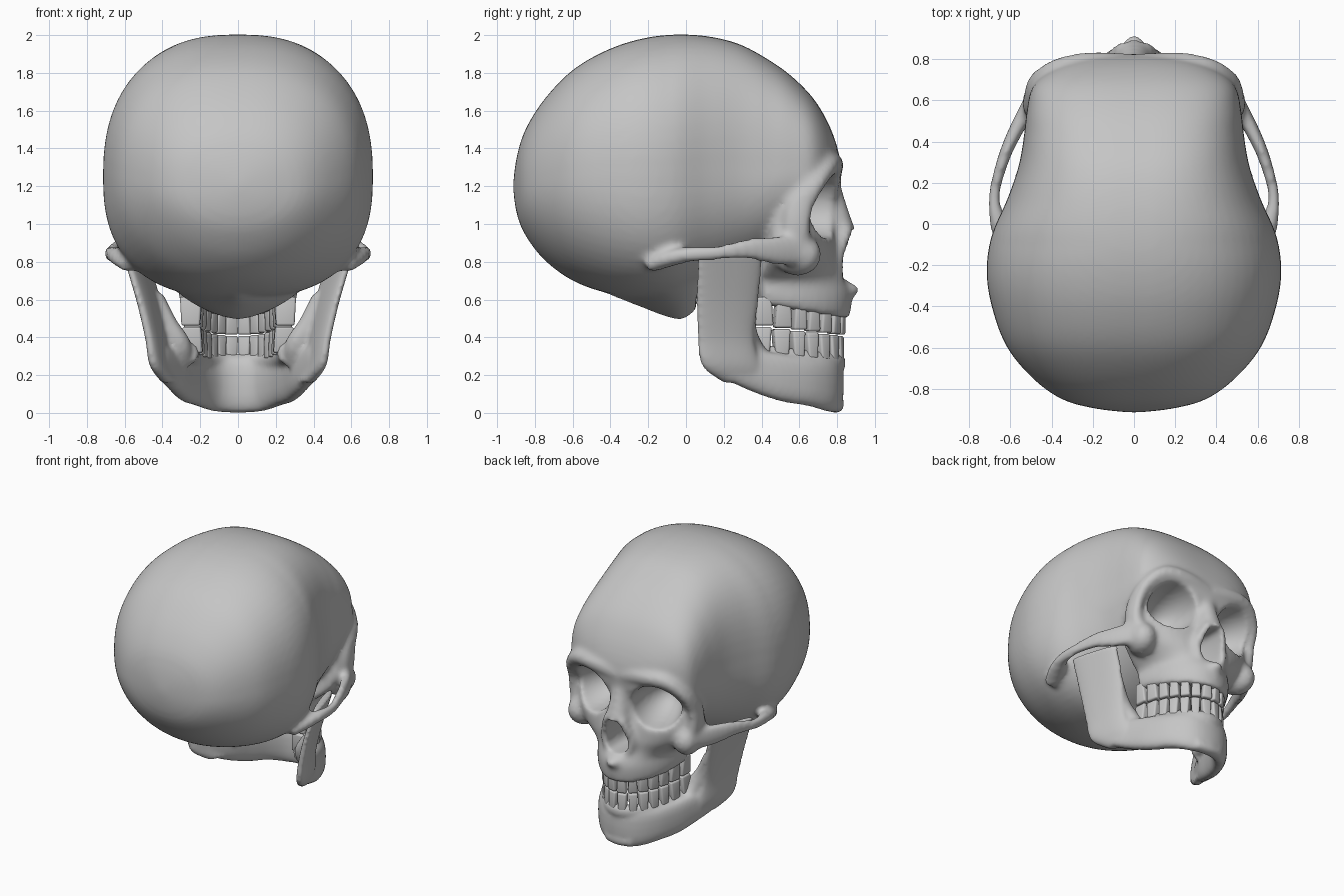
import bpy, bmesh, math
from mathutils import Vector, Matrix

if "Cube" in bpy.data.objects:
    bpy.data.objects.remove(bpy.data.objects["Cube"])

bone = bpy.data.materials.new("bone_grey")
bone.diffuse_color = (0.56, 0.56, 0.56, 1)
bone.use_nodes = True
bone.node_tree.nodes["Principled BSDF"].inputs["Base Color"].default_value = bone.diffuse_color


def spline(rows, n=5):
    p = [rows[0]] + list(rows) + [rows[-1]]
    out = []
    for i in range(1, len(p) - 2):
        for k in range(n):
            t = k / n
            out.append([.5 * (2*b + (c-a)*t + (2*a-5*b+4*c-d)*t*t + (3*b-a-3*c+d)*t**3)
                        for a, b, c, d in zip(*p[i-1:i+3])])
    out.append(list(rows[-1]))
    return out


def power(v, n):
    return math.copysign(abs(v) ** (2 / n), v)


def circle(n=40):
    return [(math.cos(2*math.pi*i/n), math.sin(2*math.pi*i/n)) for i in range(n)]


def loft(bm, rings, mirror=False):
    for s in ((1, -1) if mirror else (1,)):
        vs = [[bm.verts.new((s*p[0], p[1], p[2])) for p in r] for r in rings]
        n = len(vs[0])
        for a, b in zip(vs, vs[1:]):
            for i in range(n):
                bm.faces.new((a[i], a[(i+1) % n], b[(i+1) % n], b[i]))
        bm.faces.new(vs[0])
        bm.faces.new(vs[-1])


def ring_z(z, w, front, mid, back, k=0, n=2.3):
    # horizontal section with separate front and back depth
    out = []
    for c, s in circle():
        y = mid + (front - mid if s > 0 else mid - back) * power(s, n)
        out.append((w * power(c, n), y, z + k * (.85 - y)))
    return out


def ring_y(y, w, top, bot, mid, nl):
    # upright section with separate upper and lower roundness; squarer towards the forehead
    nu = 2.4 + .5 * min(1, max(0, (y + .1) / .5))
    return [(w*power(c, nu if s > 0 else nl), y,
             mid + ((top-mid)*power(s, nu) if s > 0 else (mid-bot)*power(s, nl)))
            for c, s in circle(64)]


def tube(bm, rows, ref=(0, 0, 1), mirror=True, n=2.2):
    # rows: x, y, z, half width, half height
    rows = spline(rows)
    rings = []
    for i, r in enumerate(rows):
        t = Vector(rows[min(i+1, len(rows)-1)][:3]) - Vector(rows[max(i-1, 0)][:3])
        side = t.cross(Vector(ref)).normalized()
        up = side.cross(t).normalized()
        rings.append([Vector(r[:3]) + side*r[3]*power(c, n) + up*r[4]*power(s, n)
                      for c, s in circle(20)])
    loft(bm, rings, mirror)


def ellipsoid(bm, loc, rad, turn=0):
    m = Matrix.Translation(loc) @ Matrix.Rotation(turn, 4, 'Z') @ Matrix.Diagonal((*rad, 1))
    bmesh.ops.create_uvsphere(bm, u_segments=32, v_segments=20, radius=1, matrix=m)


def make(name, bm):
    bmesh.ops.recalc_face_normals(bm, faces=bm.faces[:])
    me = bpy.data.meshes.new(name)
    bm.to_mesh(me)
    bm.free()
    ob = bpy.data.objects.new(name, me)
    bpy.context.collection.objects.link(ob)
    return ob


def fuse(ob, voxel, cutter=None, smooth=8):
    # merge the overlapping solids, cut the cavities, soften
    def remesh():
        m = ob.modifiers.new("fuse", 'REMESH')
        m.mode = 'VOXEL'
        m.voxel_size = voxel
        m.use_smooth_shade = True
    remesh()
    if cutter:
        b = ob.modifiers.new("cavities", 'BOOLEAN')
        b.operation = 'DIFFERENCE'
        b.object = cutter
        remesh()
    s = ob.modifiers.new("soften", 'SMOOTH')
    s.factor = .5
    s.iterations = smooth
    apply(ob)


def apply(ob):
    bpy.context.view_layer.update()
    dg = bpy.context.evaluated_depsgraph_get()
    me = bpy.data.meshes.new_from_object(ob.evaluated_get(dg))
    ob.modifiers.clear()
    ob.data = me
    me.materials.clear()
    me.materials.append(bone)
    me.shade_smooth()


# Braincase: y, half width, top, bottom, widest height, lower roundness
bm = bmesh.new()
case = [(-.914, .03, 1.23, 1.17, 1.2, 2), (-.895, .19, 1.36, 1.05, 1.2, 2),
        (-.85, .35, 1.50, .94, 1.2, 2), (-.75, .49, 1.66, .81, 1.22, 2),
        (-.6, .615, 1.815, .70, 1.24, 2.1), (-.42, .685, 1.92, .635, 1.25, 2.3),
        (-.24, .715, 1.98, .61, 1.25, 2.5), (-.06, .692, 2.003, .61, 1.25, 2.5),
        (.12, .615, 1.993, .66, 1.25, 2.3), (.28, .56, 1.953, .72, 1.25, 2.2),
        (.42, .535, 1.88, .78, 1.25, 2.1), (.55, .52, 1.79, .84, 1.27, 2),
        (.67, .49, 1.67, .95, 1.27, 2), (.75, .39, 1.54, 1.05, 1.27, 2),
        (.80, .24, 1.41, 1.15, 1.27, 2), (.822, .03, 1.30, 1.24, 1.27, 2)]
loft(bm, [ring_y(*r) for r in spline(case)])

# Skull base wedge
loft(bm, [ring_y(*r) for r in spline([(-.4, .1, .9, .62, .78, 1.5), (-.25, .3, .9, .565, .75, 1.5),
                                     (-.12, .38, .9, .515, .73, 1.5), (-.02, .38, .9, .495, .73, 1.5),
                                     (.055, .36, .9, .55, .73, 1.5)])])

# Upper jaw and midface: height, half width, front, middle, back, slope, roundness
face = [(.50, .30, .865, .42, .38, .17, 1.95), (.56, .315, .875, .42, .37, .15, 1.95),
        (.63, .315, .878, .42, .36, .08, 1.95), (.685, .32, .86, .42, .35, .04, 1.95),
        (.74, .37, .825, .43, .36, 0, 2.05), (.82, .455, .81, .45, .40, 0, 2.2),
        (.92, .50, .795, .47, .42, 0, 2.3), (1.05, .49, .775, .5, .42, 0, 2.3),
        (1.2, .485, .79, .5, .4, 0, 2.3), (1.32, .47, .81, .5, .4, 0, 2.3),
        (1.38, .41, .80, .5, .4, 0, 2.3)]
loft(bm, [ring_z(*r) for r in spline(face, 4)])
ellipsoid(bm, (0, .845, .65), (.06, .075, .04))

# Brow and outer eye socket rim
tube(bm, [(0, .775, 1.28, .05, .05), (.2, .785, 1.315, .05, .05), (.36, .757, 1.31, .05, .05),
          (.465, .68, 1.22, .045, .06), (.495, .605, 1.1, .04, .07), (.495, .585, .98, .045, .075),
          (.46, .59, .86, .06, .08)], ref=(0, 1, 0))

# Nose bones and opening edge
loft(bm, [ring_z(*r) for r in spline([(1.24, .06, .81, .74, .7), (1.12, .07, .845, .75, .7),
                                     (1.03, .085, .875, .76, .7), (.95, .10, .905, .76, .7)], 4)])
tube(bm, [(.05, .855, .98, .035, .035), (.085, .825, .9, .035, .035),
          (.11, .80, .81, .035, .035), (.08, .81, .73, .035, .035)], ref=(0, 1, 0))

# Cheekbone and cheek arch
for s in (1, -1):
    ellipsoid(bm, (s*.425, .59, .84), (.1, .13, .115), -s*.4)
tube(bm, [(.47, .63, .86, .045, .085), (.515, .56, .86, .04, .085), (.575, .45, .862, .035, .075),
          (.632, .32, .868, .03, .055), (.677, .15, .845, .028, .038), (.665, .03, .84, .04, .04),
          (.62, -.08, .82, .06, .045), (.57, -.2, .78, .05, .04)])

# Cavities: eye sockets, nose opening, palate
cut = bmesh.new()
for s in (1, -1):
    ellipsoid(cut, (s*.28, .8, 1.09), (.178, .36, .168), turn=-s*.2)
loft(cut, [ring_z(z, w, 1.05, .8, .55) for z, w in
           spline([(.71, .05), (.76, .085), (.84, .08), (.92, .06), (.965, .04)], 4)])
ellipsoid(cut, (0, .42, .52), (.18, .33, .1))
cutter = make("cavity_cutter", cut)
cutter.hide_render = True
fuse(make("cranium", bm), .0165, cutter, 8)
bpy.data.objects.remove(cutter)

# Lower jaw: upright branch (z, x, y, half thickness, half length)
bm = bmesh.new()
rings = []
for z, cx, cy, tx, ly in spline([(.85, .55, .235, .03, .175), (.6, .475, .22, .035, .165),
                                 (.4, .43, .212, .037, .15), (.25, .40, .24, .042, .155),
                                 (.16, .345, .32, .04, .12)]):
    rings.append([(cx + tx*power(c, 2.6) - .3*ly*power(s, 2.6), cy + ly*power(s, 2.6), z)
                  for c, s in circle()])
loft(bm, rings, True)
tube(bm, [(.43, .33, .62, .035, .05), (.37, .32, .47, .05, .05), (.31, .34, .36, .06, .06),
          (.29, .4, .27, .05, .06)], ref=(0, 1, 0))

# Lower jaw: body and chin
half = [(.41, .2, .275, .035, .085), (.335, .36, .225, .05, .11), (.275, .52, .185, .055, .125),
        (.205, .66, .165, .055, .13), (.115, .755, .152, .052, .145)]
tube(bm, half + [(0, .785, .15, .05, .15)] + [(-r[0], *r[1:]) for r in reversed(half)],
     mirror=False, n=2.6)
tube(bm, [(-.1, .775, .05, .045, .045), (0, .792, .045, .045, .045),
          (.1, .775, .05, .045, .045)], mirror=False)

# Lower gum ridge follows the tooth row
RX, RY, CY = .25, .455, .365


def arch(t):
    return RX * math.sin(t), CY + RY * math.cos(t)


ridge = []
for i in range(-8, 9):
    x, y = arch(i * math.pi / 16)
    ridge.append((x, y - .015, .26 + .12*(.85-y), .04, .05))
tube(bm, ridge, mirror=False)
fuse(make("lower_jaw", bm), .014, smooth=5)


# Teeth
def tooth(bm, x, y, ang, w, d, z_gum, z_bite):
    geo = bmesh.ops.create_cube(bm, size=1)
    rot = Matrix.Rotation(ang, 3, 'Z')
    for v in geo["verts"]:
        bite = v.co.z > 0
        f = 1.0 if bite else .78
        p = rot @ Vector((v.co.x*w*f, v.co.y*d*(.85 if bite else 1), 0))
        v.co = (x + p.x, y + p.y, z_bite if bite else z_gum)


steps = [(0.0, 0.0)]
for i in range(1, 401):
    t = i * math.pi / 800
    a, b = arch(t), arch(steps[-1][1])
    steps.append((steps[-1][0] + math.dist(a, b), t))
widths = [.075, .07, .072, .075, .078, .098, .1]
upper, lower = bmesh.new(), bmesh.new()
pos = 0
for i, w in enumerate(widths):
    t = min(steps, key=lambda q: abs(q[0] - pos - w/2))[1]
    pos += w
    x, y = arch(t)
    ang = -math.atan2(RY * math.sin(t), RX * math.cos(t))
    d = .055 + .01*i
    back = .85 - y
    for s in (1, -1):
        tooth(upper, s*x, y, s*ang, w*.96, d, .54 + .17*back, .41 + .12*back)
        tooth(lower, s*x*.98, y - .008, s*ang, w*.93, d, .265 + .12*back, .403 + .12*back)
for name, b in (("upper_teeth", upper), ("lower_teeth", lower)):
    ob = make(name, b)
    m = ob.modifiers.new("round", 'BEVEL')
    m.width = .012
    m.segments = 3
    apply(ob)
